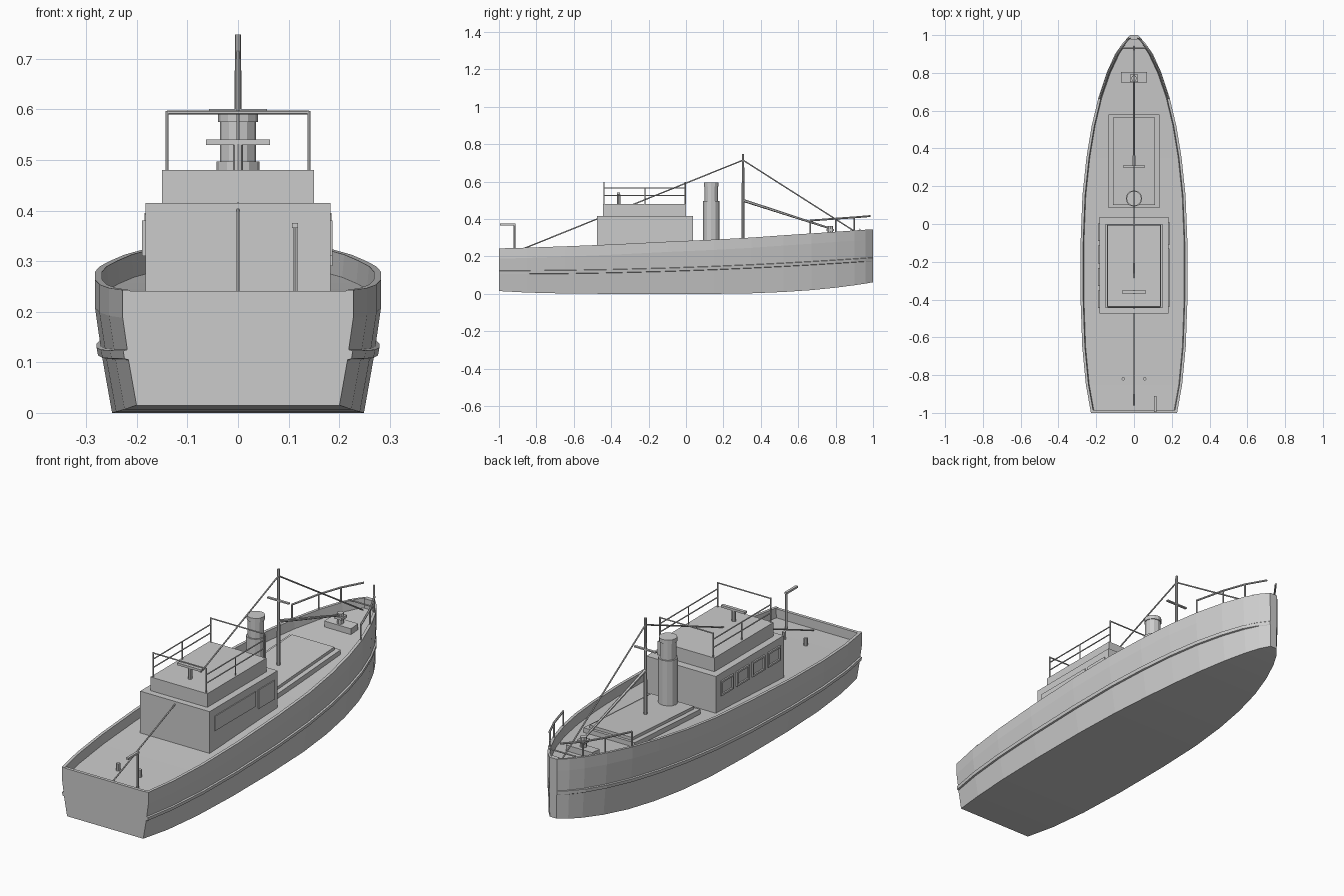
import bpy, bmesh, math
from mathutils import Vector

if "Cube" in bpy.data.objects:
    bpy.data.objects.remove(bpy.data.objects["Cube"])

grey = bpy.data.materials.new("plain grey")
grey.diffuse_color = (0.6, 0.6, 0.6, 1)
grey.use_nodes = True
grey.node_tree.nodes["Principled BSDF"].inputs["Base Color"].default_value = grey.diffuse_color


def finish(name, bm):
    bmesh.ops.recalc_face_normals(bm, faces=bm.faces)
    me = bpy.data.meshes.new(name)
    bm.to_mesh(me)
    bm.free()
    me.materials.append(grey)
    ob = bpy.data.objects.new(name, me)
    bpy.context.collection.objects.link(ob)
    return ob


# Hull stations: y, half width, sheer height, keel height
ST = [(-1, .228, .243, .015), (-.85, .255, .247, .007), (-.65, .274, .254, .002),
      (-.4, .283, .264, 0), (-.1, .283, .279, 0), (.15, .273, .290, 0),
      (.35, .252, .301, .003), (.52, .224, .313, .010), (.67, .188, .323, .020),
      (.80, .143, .332, .033), (.90, .096, .339, .046), (.96, .058, .343, .055),
      (1, .020, .345, .062)]
BULWARK = .045


def at(y):
    """Half width and sheer height at y."""
    for a, b in zip(ST, ST[1:]):
        if y <= b[0]:
            t = (y - a[0]) / (b[0] - a[0])
            return a[1] + t * (b[1] - a[1]), a[2] + t * (b[2] - a[2])
    return ST[-1][1:3]


def deck(y):
    return at(y)[1] - BULWARK


def box(name, x0, x1, y0, y1, z0, z1, on_deck=False):
    bm = bmesh.new()
    bmesh.ops.create_cube(bm, size=1)
    for v in bm.verts:
        x, y, z = v.co
        y = y1 if y > 0 else y0
        z = (z1 if z > 0 else z0) + (deck(y) if on_deck else 0)
        v.co = (x1 if x > 0 else x0, y, z)
    return finish(name, bm)


def rod(name, a, b, r, r2=None, sides=6):
    a, b = Vector(a), Vector(b)
    d = b - a
    bm = bmesh.new()
    bmesh.ops.create_cone(bm, cap_ends=True, segments=sides, radius1=r,
                          radius2=r if r2 is None else r2, depth=d.length)
    rot = d.to_track_quat('Z', 'Y').to_matrix()
    for v in bm.verts:
        v.co = rot @ v.co + (a + b) / 2
    return finish(name, bm)


# Hull with rubbing strake, bulwark and deck, lofted through the stations
bm = bmesh.new()
rings = []
for y, w, s, k in ST:
    zr = .105 + .07 * ((y + 1) / 2) ** 2
    bump = .008 if y < .95 else .002
    half = [(w * .88, k), (w * .95, zr), (w * .95 + bump, zr + .002),
            (w * .96 + bump, zr + .018), (w * .96, zr + .02), (w, s - .055),
            (w, s), (max(w - .014, .005), s), (max(w - .018, .004), s - BULWARK)]
    ring = half + [(-x, z) for x, z in reversed(half)]
    rings.append([bm.verts.new((x, y, z)) for x, z in ring])
n = len(rings[0])
for a, b in zip(rings, rings[1:]):
    for i in range(n):
        j = (i + 1) % n
        bm.faces.new((a[i], a[j], b[j], b[i]))
bm.faces.new(rings[0])
bm.faces.new(rings[-1])
finish("hull", bm)
box("stern_bulwark", -.216, .216, -1, -.985, .19, .241)
box("stem_post", -.018, .018, .978, 1, .28, .345)

# Deckhouse and upper house
box("deckhouse", -.183, .183, -.475, .037, .20, .415)
box("upper_house", -.15, .15, -.445, 0, .415, .48)

# Port side windows: raised frames around an opening
for i in range(4):
    y0 = -.445 + i * .118
    y1 = y0 + .094
    for nm, a, b, c, d in (("sill", y0, y1, .31, .318), ("head", y0, y1, .372, .38),
                           ("aft_jamb", y0, y0 + .009, .318, .372),
                           ("fore_jamb", y1 - .009, y1, .318, .372)):
        box(f"window_{nm}_{i}", -.190, -.183, a, b, c, d)
# Starboard side panels
box("starboard_panel", .183, .187, -.44, -.13, .31, .38)
box("starboard_door", .183, .187, -.11, .01, .29, .38)

# Upper house railing
for x in (-.14, .14):
    for y in (-.438, -.004):
        rod("roof_rail_post", (x, y, .48), (x, y, .597), .0035)
    rod("roof_rail_mid_post", (x, -.22, .48), (x, -.22, .567), .0025)
    for z in (.525, .565):
        rod("roof_side_rail", (x, -.438, z), (x, -.004, z), .003)
for y in (-.438, -.004):
    rod("roof_end_rail", (-.14, y, .594), (.14, y, .594), .0035)

# Roof lamp bar on its pedestal
rod("lamp_pedestal", (0, -.36, .48), (0, -.36, .532), .010, sides=8)
box("lamp_bar", -.063, .063, -.368, -.352, .53, .541)

# Funnel in stepped sections
for nm, z0, z1, r in (("funnel_base", .24, .497, .043), ("funnel_body", .497, .575, .036),
                      ("funnel_cap", .575, .595, .040)):
    rod(nm, (0, .135, z0), (0, .135, z1), r, sides=12)

# Mast, crosstree, boom and stays
rod("mast", (0, .305, .25), (0, .305, .748), .009, .006, sides=8)
box("crosstree", -.057, .057, .299, .311, .595, .601)
rod("boom", (0, .305, .5), (0, .77, .35), .008, .005)
rod("aft_stay", (0, .305, .715), (0, -.96, .205), .0035)
rod("fore_stay", (0, .305, .715), (0, .94, .31), .0035)

# Cargo hatch follows the deck slope
box("hatch_coaming", -.135, .135, .085, .58, -.01, .022, True)
box("hatch_cover", -.112, .112, .10, .565, .022, .036, True)

# Windlass on the foredeck
box("windlass_base", -.07, .07, .75, .805, -.01, .028, True)
rod("windlass_drum", (0, .772, .31), (0, .772, .362), .015, sides=8)
box("windlass_head", -.02, .02, .752, .792, .336, .348)

# Bow rails on both sides, with a cross bar
path = [(.665, .392), (.80, .402), (.90, .409), (.985, .416)]
for s in (-1, 1):
    pts = [(s * max(at(y)[0] - .008, .015), y, z) for y, z in path]
    for a, b in zip(pts, pts[1:]):
        rod("bow_rail", a, b, .005)
    for x, y, z in pts[:3]:
        rod("bow_rail_post", (x, y, at(y)[1] - .01), (x, y, z), .004)
rod("bow_cross_bar", (-.068, .93, .345), (.068, .93, .345), .004)

# Stern post with arm, and a pair of bollards
rod("stern_post", (.113, -.917, .19), (.113, -.917, .372), .005)
box("stern_post_arm", .107, .119, -.995, -.911, .366, .375)
for x in (-.057, .057):
    rod("bollard", (x, -.82, .19), (x, -.82, .238), .009, sides=8)
